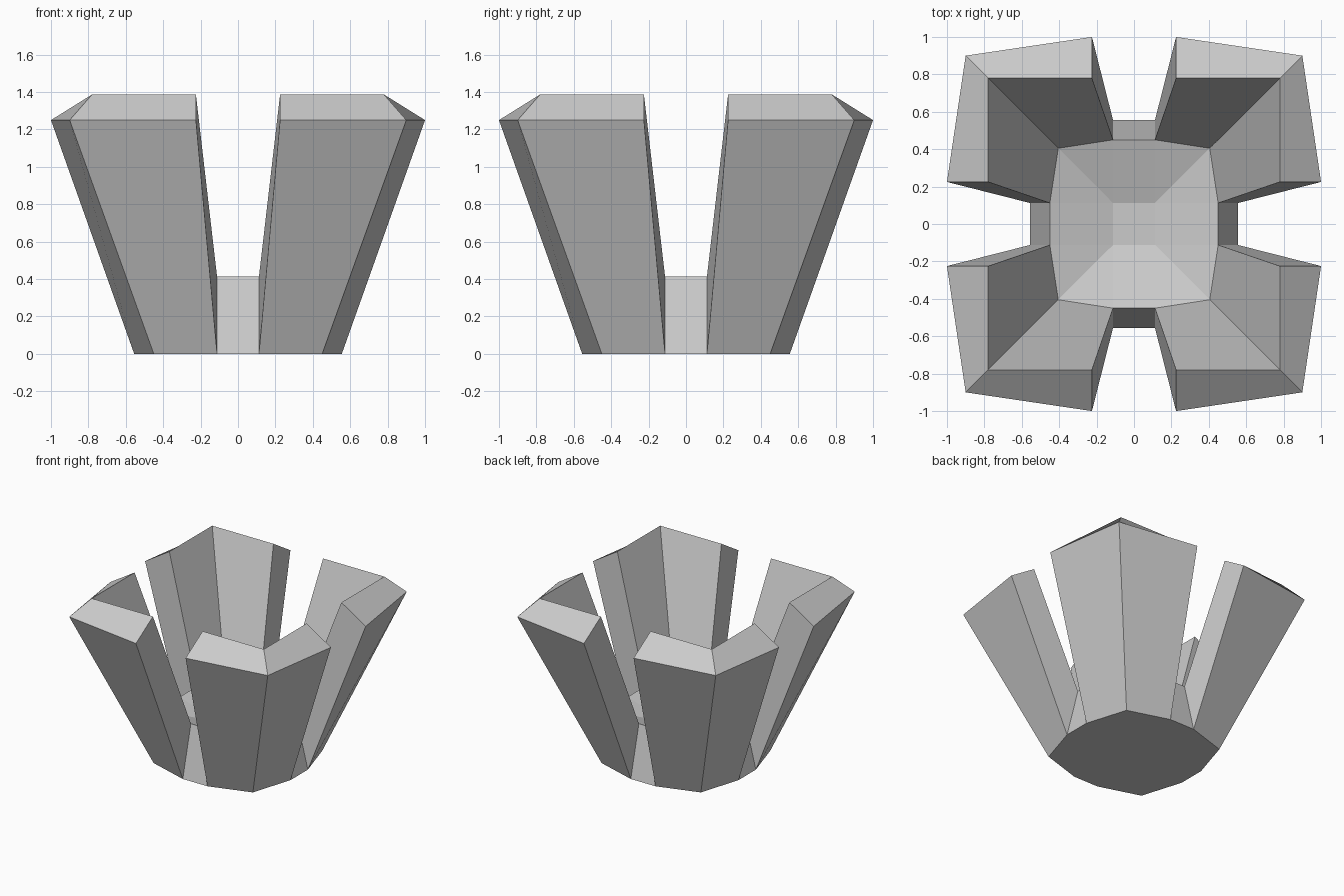
import bpy, bmesh
from math import pi
from mathutils import Matrix, Vector

if "Cube" in bpy.data.objects:
    bpy.data.objects.remove(bpy.data.objects["Cube"])

# Each ring of a corner petal: (end distance, half gap, diagonal corner, height)
OUTER_BASE = (0.555, 0.112, 0.45, 0.0)
OUTER_RIM = (1.0, 0.225, 0.90, 1.25)
INNER_RIM = (0.78, 0.225, 0.78, 1.387)
INNER_BASE = (0.45, 0.112, 0.405, 0.413)
FLOOR_HALF, FLOOR_Z = 0.112, 0.305


def petal_rings(bm, k):
    """Four rings of three points for the petal in quadrant k, plus a floor corner."""
    rot = Matrix.Rotation(k * pi / 2, 3, 'Z')
    rings = []
    for end, gap, corner, z in (OUTER_BASE, OUTER_RIM, INNER_RIM, INNER_BASE):
        pts = ((end, gap, z), (corner, corner, z), (gap, end, z))
        rings.append([bm.verts.new(rot @ Vector(p)) for p in pts])
    floor = bm.verts.new(rot @ Vector((FLOOR_HALF, FLOOR_HALF, FLOOR_Z)))
    return rings, floor


bm = bmesh.new()
petals = [petal_rings(bm, k) for k in range(4)]
for k, (rings, c) in enumerate(petals):
    nxt, nc = petals[(k + 1) % 4]
    base, inner = rings[0], rings[3]
    # Outer wall, rim and inner wall
    for a, b in zip(rings, rings[1:]):
        for i in range(2):
            bm.faces.new((a[i], a[i + 1], b[i + 1], b[i]))
    # Petal sides facing the gaps
    for i in (0, 2):
        bm.faces.new([r[i] for r in rings])
    # Sloped sill in the gap
    bm.faces.new((base[2], nxt[0][0], nxt[3][0], inner[2]))
    # Dished floor
    bm.faces.new((inner[2], nxt[3][0], nc, c))
    for i in range(2):
        bm.faces.new((inner[i], inner[i + 1], c))
# Floor centre and underside
bm.faces.new([c for _, c in petals])
bm.faces.new([v for rings, _ in petals for v in rings[0]])
bmesh.ops.recalc_face_normals(bm, faces=bm.faces)

mesh = bpy.data.meshes.new("petal_cup")
bm.to_mesh(mesh)
bm.free()
cup = bpy.data.objects.new("petal_cup", mesh)
bpy.context.collection.objects.link(cup)
